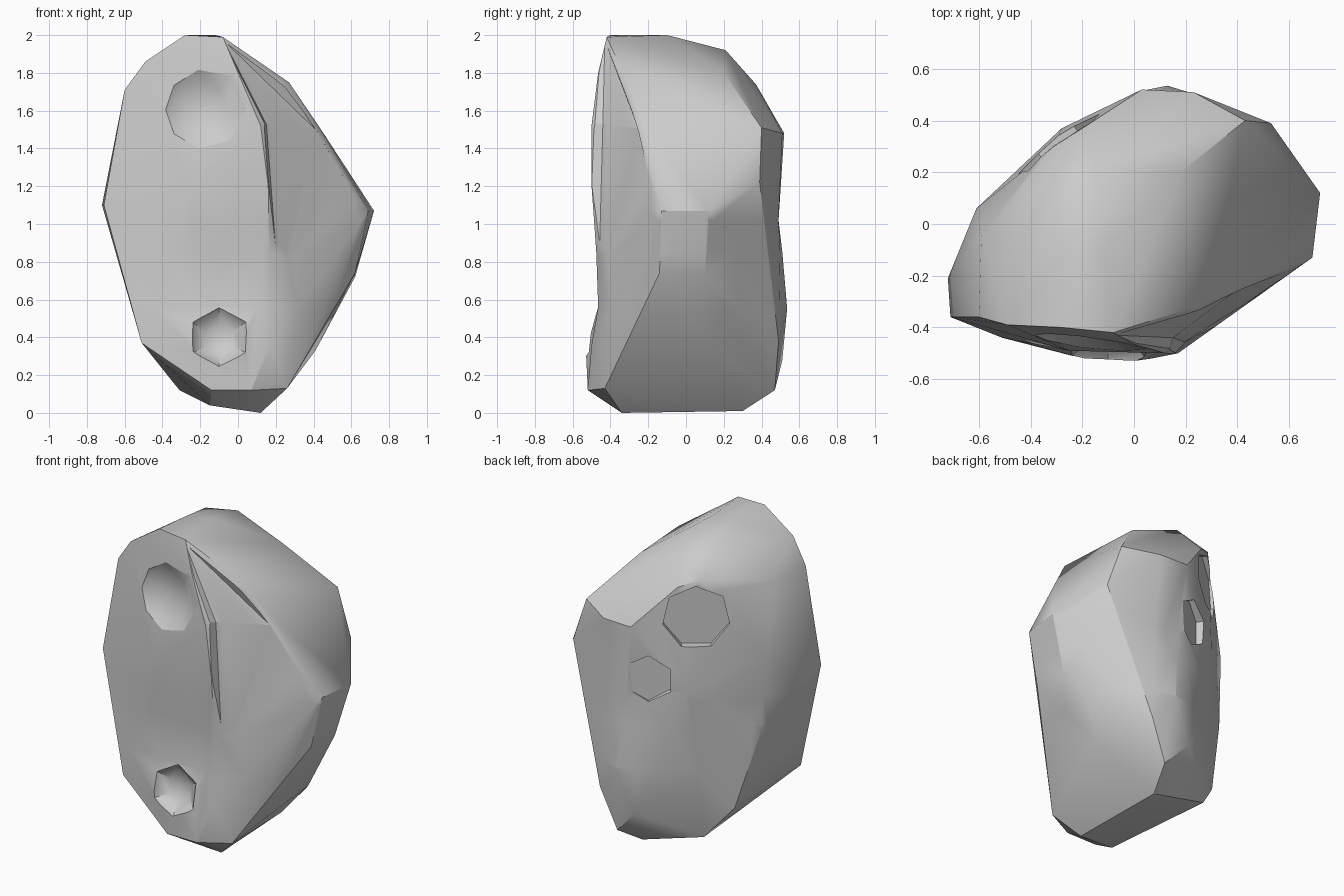
import bpy, bmesh, math
from mathutils import Vector

if "Cube" in bpy.data.objects:
    bpy.data.objects.remove(bpy.data.objects["Cube"])


def hull(name, pts, waists=()):
    """Convex chunk of stone from corner points; each waist (z, y_min, y_max)
    presses the front and back in at that height."""
    bm = bmesh.new()
    for p in pts:
        bm.verts.new(p)
    bmesh.ops.convex_hull(bm, input=bm.verts)
    loose = [v for v in bm.verts if not v.link_faces]
    bmesh.ops.delete(bm, geom=loose, context='VERTS')
    for z, lo, hi in waists:
        geom = bm.verts[:] + bm.edges[:] + bm.faces[:]
        bmesh.ops.bisect_plane(bm, geom=geom, plane_co=(0, 0, z), plane_no=(0, 0, 1))
    bmesh.ops.triangulate(bm, faces=bm.faces)
    for z, lo, hi in waists:
        for v in bm.verts:
            if abs(v.co.z - z) < 1e-3:
                v.co.y = min(max(v.co.y, lo), hi)
    bmesh.ops.recalc_face_normals(bm, faces=bm.faces)
    me = bpy.data.meshes.new(name)
    bm.to_mesh(me)
    bm.free()
    ob = bpy.data.objects.new(name, me)
    bpy.context.collection.objects.link(ob)
    return ob


def cut(target, cutter):
    """Subtract the cutter, then discard it."""
    cutter.hide_render = True
    for p in cutter.data.polygons:
        p.use_smooth = True
    bpy.context.view_layer.update()
    mod = target.modifiers.new("cut", 'BOOLEAN')
    mod.operation = 'DIFFERENCE'
    mod.solver = 'EXACT'
    mod.object = cutter
    bpy.context.view_layer.objects.active = target
    bpy.ops.object.modifier_apply(modifier=mod.name)
    bpy.data.objects.remove(cutter)


def aim(ob, normal):
    ob.rotation_euler = Vector(normal).to_track_quat('Z', 'Y').to_euler()


def pit(target, floor, normal, sides, radius):
    """Flat-bottomed polygonal pit."""
    bpy.ops.mesh.primitive_cylinder_add(vertices=sides, radius=radius, depth=.3)
    c = bpy.context.object
    aim(c, normal)
    c.location = Vector(floor) + Vector(normal).normalized() * .15
    cut(target, c)


def bowl(target, rim, normal, sides, radius, depth):
    """Low-poly bowl with its rim centre on the surface."""
    r = (radius ** 2 + depth ** 2) / (2 * depth)
    bpy.ops.mesh.primitive_uv_sphere_add(segments=sides, ring_count=8, radius=r)
    c = bpy.context.object
    aim(c, normal)
    c.location = Vector(rim) + Vector(normal).normalized() * (r - depth)
    cut(target, c)


# main stone
rock = hull("rock", [
    # crown
    (-.28, -.40, 2.0), (-.08, -.42, 1.99), (-.28, -.15, 1.98), (-.12, -.10, 2.0),
    (-.15, .21, 1.92), (-.30, .10, 1.94), (.18, .20, 1.80),
    # left side
    (-.49, -.39, 1.86), (-.60, -.36, 1.71), (-.59, -.05, 1.72),
    (-.71, -.36, 1.10), (-.72, -.21, 1.10), (-.61, .06, 1.29),
    (-.59, .07, .82), (-.51, -.44, .37), (-.46, .16, .31),
    # front
    (.0, -.465, 1.80), (.12, -.50, 1.52), (.16, -.50, 1.20), (-.25, -.49, 1.2),
    (.17, -.50, .36), (.0, -.53, .33), (-.2, -.52, .33),
    (.07, -.52, .12), (-.14, -.52, .12),
    # right side
    (.27, -.31, 1.75), (.44, -.21, 1.50), (.69, -.13, 1.07), (.72, .12, 1.07),
    (.53, .39, 1.22), (.43, .40, 1.51), (.62, .10, .72), (.41, .13, .33),
    (.62, -.14, .74), (.50, -.24, .55), (.26, -.43, .13),
    # back
    (-.31, .30, 1.79), (-.20, .37, 1.74), (.03, .52, 1.48), (.23, .51, 1.48),
    (-.28, .37, 1.10), (.13, .535, .55), (.27, .49, .38), (.16, .47, .12),
    (.01, .51, .28),
    # foot
    (.12, -.34, 0), (.10, .30, .01), (-.15, -.38, .04), (-.31, .26, .12),
], waists=[(.56, -.465, .6), (.85, -.475, .51), (1.02, -.487, .49)])

# shallow groove right of the curved front ridge, in two steps
cut(rock, hull("groove_upper", [
    (-.075, -.43, 1.97), (.13, -.51, 1.54), (.15, -.44, 1.53),
    (.25, -.34, 1.74), (.41, -.25, 1.50), (.2, -.75, 1.6), (.5, -.6, 1.5)]))
cut(rock, hull("groove_lower", [
    (.13, -.51, 1.545), (.15, -.44, 1.535), (.165, -.51, 1.20),
    (.20, -.435, 1.22), (.22, -.465, .60), (.66, -.16, 1.07),
    (.41, -.247, 1.505), (.17, -.75, 1.2), (.6, -.6, 1.2)]))

# bowls in the front
bowl(rock, (-.21, -.475, 1.61), (0, -1, .1), 8, .25, .09)
bowl(rock, (-.10, -.495, .40), (0, -1, .2), 6, .16, .07)

# flat-bottomed pits in the back
pit(rock, (-.275, .289, 1.55), (-.575, .818, 0), 7, .20)
pit(rock, (-.045, .445, 1.15), (-.52, .854, 0), 6, .15)

# smooth shading with sharp facet edges
bpy.ops.object.select_all(action='DESELECT')
rock.select_set(True)
bpy.context.view_layer.objects.active = rock
bpy.ops.object.shade_smooth_by_angle(angle=math.radians(30))
